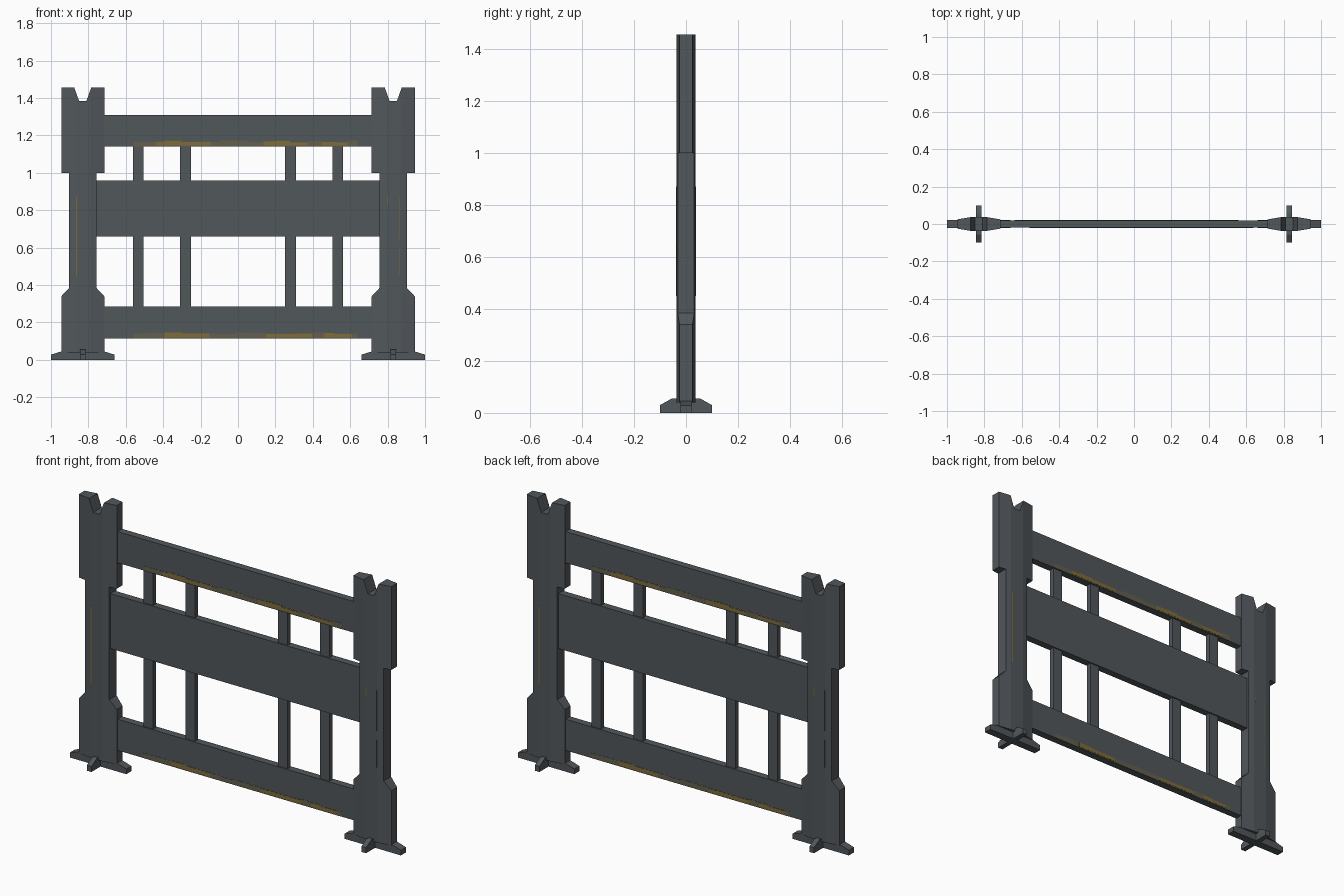
import bpy, bmesh, random
from mathutils import Vector

if "Cube" in bpy.data.objects:
    bpy.data.objects.remove(bpy.data.objects["Cube"])

random.seed(4)


def material(name, rgb):
    m = bpy.data.materials.new(name)
    m.diffuse_color = (*rgb, 1)
    m.use_nodes = True
    m.node_tree.nodes["Principled BSDF"].inputs["Base Color"].default_value = m.diffuse_color
    return m


GREY = material("slate grey", (0.083, 0.095, 0.105))
MUSTARD = material("mustard wear", (0.21, 0.15, 0.04))
DULL = material("faded wear", (0.125, 0.112, 0.075))


def finish(name, bm, mats):
    bmesh.ops.recalc_face_normals(bm, faces=bm.faces)
    me = bpy.data.meshes.new(name)
    bm.to_mesh(me)
    bm.free()
    for m in mats:
        me.materials.append(m)
    ob = bpy.data.objects.new(name, me)
    bpy.context.collection.objects.link(ob)
    return ob


def add_box(bm, x0, x1, y0, y1, z0, z1, mat=0):
    vs = bmesh.ops.create_cube(bm, size=1)["verts"]
    for v in vs:
        v.co = Vector((x1 if v.co.x > 0 else x0,
                       y1 if v.co.y > 0 else y0,
                       z1 if v.co.z > 0 else z0))
    for f in {f for v in vs for f in v.link_faces}:
        f.material_index = mat


def box(name, *dims):
    bm = bmesh.new()
    add_box(bm, *dims)
    return finish(name, bm, [GREY])


def prism(pts, half):
    """Outline in x/z, extruded symmetrically along y."""
    bm = bmesh.new()
    f = bm.faces.new([bm.verts.new((x, -half, z)) for x, z in pts])
    r = bmesh.ops.extrude_face_region(bm, geom=[f])
    new = [g for g in r["geom"] if isinstance(g, bmesh.types.BMVert)]
    bmesh.ops.translate(bm, verts=new, vec=(0, 2 * half, 0))
    return bm


def mirrored(half_pts):
    return half_pts + [(-x, z) for x, z in reversed(half_pts)]


# Half outlines, mirrored about the post axis
POST = mirrored([(0.115, 0.04), (0.115, 0.34), (0.073, 0.385), (0.073, 1.0),
                 (0.115, 1.0), (0.115, 1.455), (0.045, 1.455), (0.02, 1.385)])
FOOT = mirrored([(0.17, 0), (0.17, 0.028), (0.115, 0.045)])
CROSS = mirrored([(0.1, 0), (0.1, 0.03), (0.055, 0.055)])

FLAT, EDGE = 0.04, 0.115
for side, sx in (("left", -0.83), ("right", 0.83)):
    # Notched post: flat centre, cheeks tapering to thinner edges
    bm = prism(POST, 0.037)
    for cut in (-FLAT, FLAT):
        bmesh.ops.bisect_plane(bm, geom=bm.verts[:] + bm.edges[:] + bm.faces[:],
                               plane_co=(cut, 0, 0), plane_no=(1, 0, 0))
    for v in bm.verts:
        t = max(0, abs(v.co.x) - FLAT) / (EDGE - FLAT)
        v.co.y *= 1 - 0.33 * t
    finish(side + "_post", bm, [GREY]).location.x = sx
    # Crossed feet
    finish(side + "_foot", prism(FOOT, 0.022), [GREY]).location.x = sx
    ob = finish(side + "_cross_foot", prism(CROSS, 0.014), [GREY])
    ob.location.x = sx
    ob.rotation_euler.z = 1.5707963

# Rails, panel and slats
Y = 0.02
box("top_rail", -0.76, 0.76, -Y, Y, 1.14, 1.31)
box("middle_panel", -0.765, 0.765, -Y, Y, 0.66, 0.96)
box("bottom_rail", -0.76, 0.76, -Y, Y, 0.115, 0.285)
for i, x in enumerate((-0.533, -0.28, 0.28, 0.533)):
    box(f"slat_{i + 1}", x - 0.029, x + 0.029, -0.013, 0.013, 0.2, 1.2)

# Worn paint along the lower rail edges, turned half round for the back
for name, z in (("top_rail_wear", 1.14), ("bottom_rail_wear", 0.115)):
    bm = bmesh.new()
    x = -0.56
    while x < 0.64:
        x1 = min(x + random.uniform(0.04, 0.1), 0.64)
        h = random.uniform(0.024, 0.034)
        bright = -0.45 < x < -0.17 or 0.1 < x < 0.36 or 0.42 < x < 0.54
        for s in (1, -1):
            a, b = sorted((s * x, s * x1))
            y0, y1 = sorted((-s * Y, -s * (Y + 0.001)))
            add_box(bm, a, b, y0, y1, z, z + h, 1)
            if bright:
                y0, y1 = sorted((-s * Y, -s * (Y + 0.002)))
                add_box(bm, a, b, y0, y1, z + 0.006, z + h - 0.002, 0)
        x = x1
    finish(name, bm, [MUSTARD, DULL])

# Thin scratches on the posts
bm = bmesh.new()
for s in (1, -1):
    y0, y1 = sorted((-s * 0.036, -s * 0.038))
    for cx, z0, z1, w, mat in ((-0.863, 0.45, 0.87, 0.003, 0),
                               (0.863, 0.45, 0.6, 0.002, 1),
                               (0.863, 0.65, 0.87, 0.002, 1),
                               (0.8, 0.83, 0.87, 0.002, 0)):
        add_box(bm, s * cx - w, s * cx + w, y0, y1, z0, z1, mat)
finish("post_scratches", bm, [MUSTARD, DULL])
